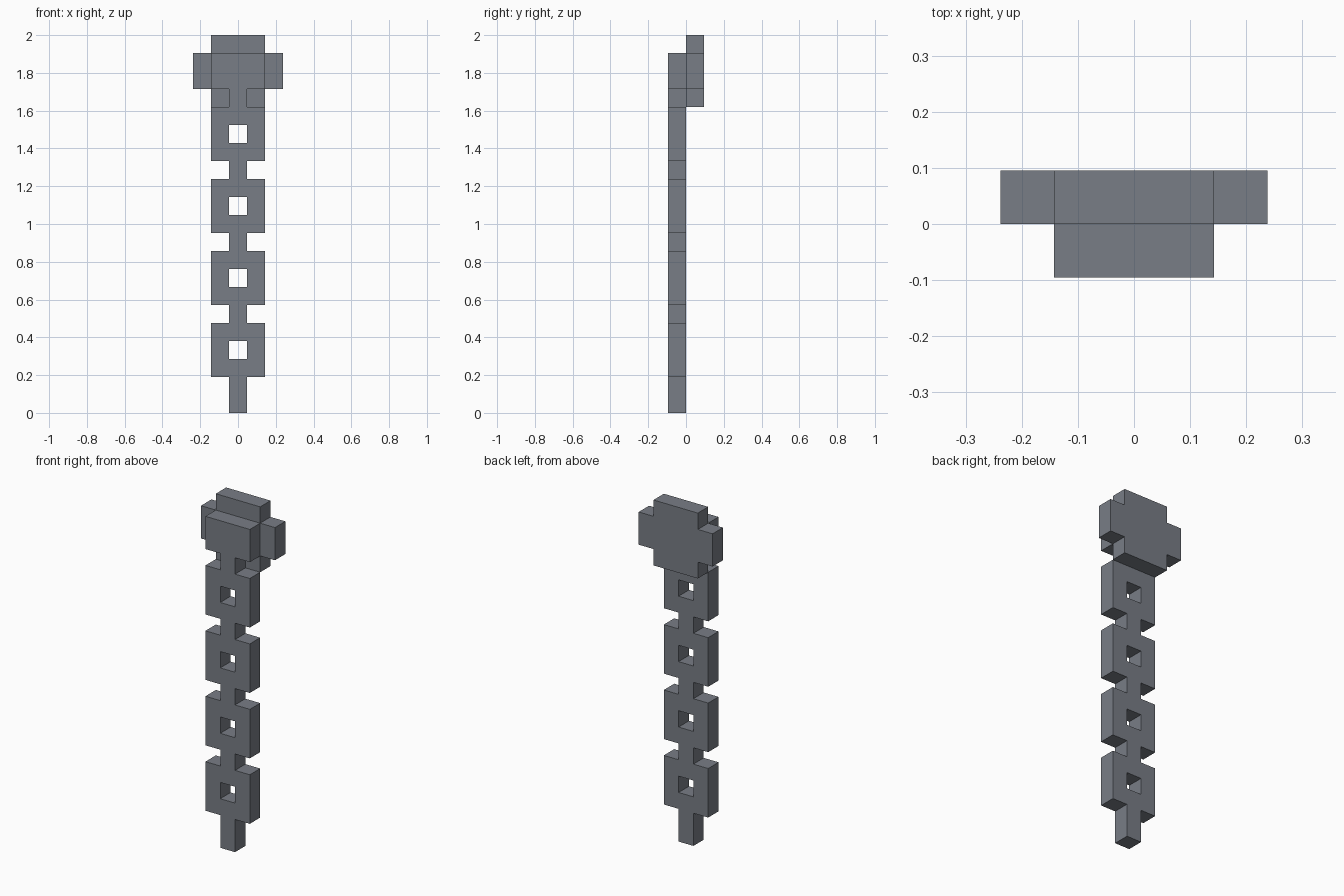
import bpy
import bmesh

cube = bpy.data.objects.get("Cube")
if cube:
    bpy.data.objects.remove(cube, do_unlink=True)

U = 2 / 21  # one block unit

steel = bpy.data.materials.new("slate_grey")
steel.use_nodes = True
colour = (0.19, 0.206, 0.238, 1)
steel.diffuse_color = colour
steel.node_tree.nodes["Principled BSDF"].inputs["Base Color"].default_value = colour


def block_part(name, rows, base, y):
    """Extrude a one-unit-thick slab from a block pattern, listed top row first."""
    bm = bmesh.new()
    for r, row in enumerate(reversed(rows)):
        for c, cell in enumerate(row):
            if cell == "#":
                x, z = c - len(row) / 2, base + r
                corners = ((x, z), (x + 1, z), (x + 1, z + 1), (x, z + 1))
                bm.faces.new([bm.verts.new((px * U, y * U, pz * U)) for px, pz in corners])
    bmesh.ops.remove_doubles(bm, verts=bm.verts, dist=U / 100)
    slab = bmesh.ops.extrude_face_region(bm, geom=bm.faces[:], use_keep_orig=True)
    moved = [v for v in slab["geom"] if isinstance(v, bmesh.types.BMVert)]
    bmesh.ops.translate(bm, verts=moved, vec=(0, U, 0))
    bmesh.ops.recalc_face_normals(bm, faces=bm.faces)
    mesh = bpy.data.meshes.new(name)
    bm.to_mesh(mesh)
    bm.free()
    mesh.materials.append(steel)
    obj = bpy.data.objects.new(name, mesh)
    bpy.context.collection.objects.link(obj)
    return obj


# Hanging chain: solid top block, four open links with stems, and a loose end
link = ["###", "#.#", "###", ".#."]
chain_rows = ["###", "###", ".#."] + link * 4 + [".#."]
block_part("chain", chain_rows, 0, -1)

# Cross-shaped mounting plate behind the top of the chain
block_part("back_plate", [".###.", "#####", "#####", ".###."], 17, 0)
